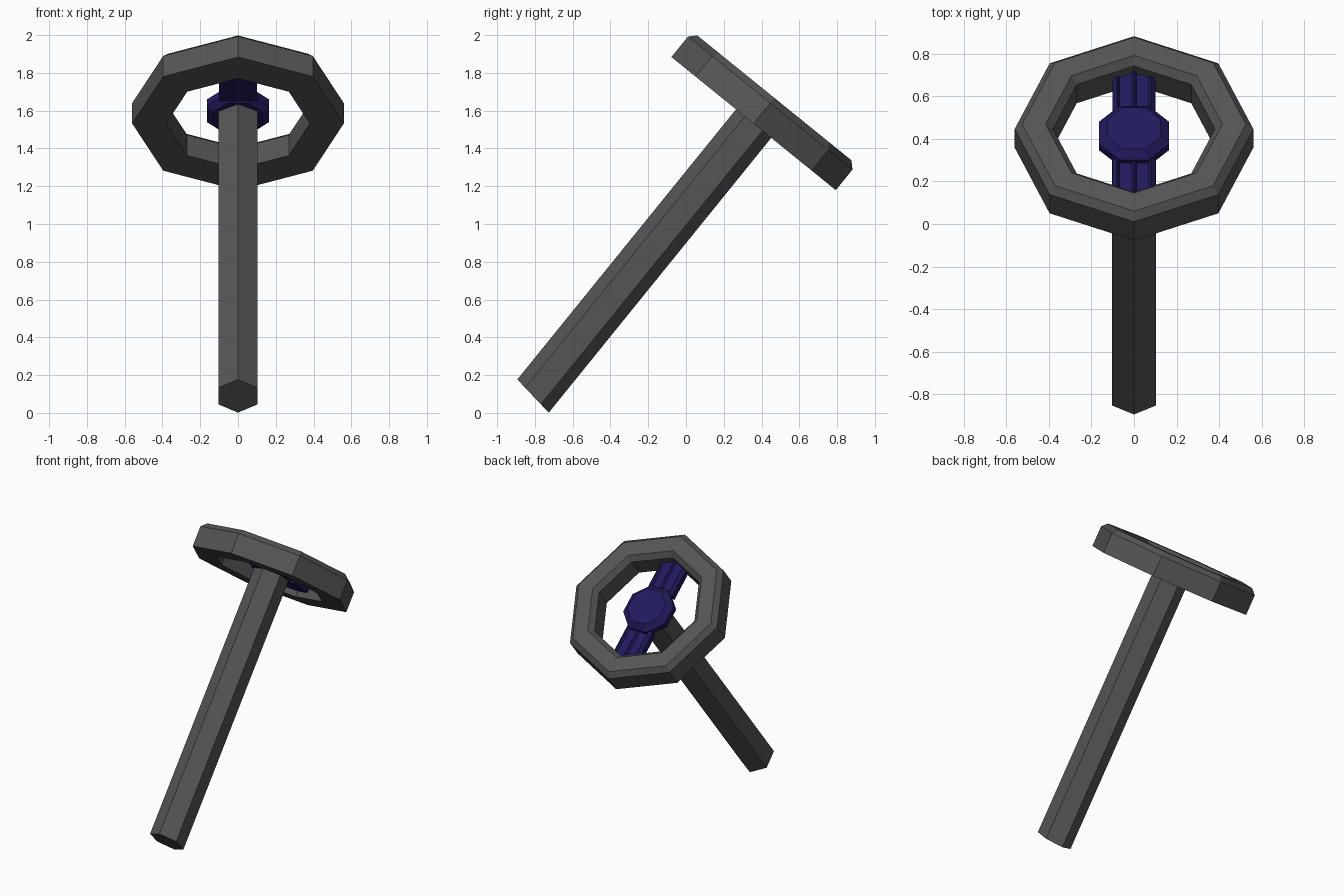
import bpy, bmesh, math
from mathutils import Matrix

if "Cube" in bpy.data.objects:
    bpy.data.objects.remove(bpy.data.objects["Cube"])

# Local frame: z along the column, origin at the middle of the ring's underside
FRAME = Matrix.Translation((0, 0.358, 1.5315)) @ Matrix.Rotation(math.radians(-39), 4, 'X')


def material(name, color):
    m = bpy.data.materials.new(name)
    m.diffuse_color = (*color, 1)
    m.use_nodes = True
    m.node_tree.nodes["Principled BSDF"].inputs["Base Color"].default_value = m.diffuse_color
    return m


GREY = material("dark_grey", (0.09, 0.09, 0.09))
BLUE = material("deep_blue", (0.015, 0.01, 0.11))


def finish(name, bm, mat):
    bmesh.ops.recalc_face_normals(bm, faces=bm.faces)
    mesh = bpy.data.meshes.new(name)
    bm.to_mesh(mesh)
    bm.free()
    mesh.materials.append(mat)
    ob = bpy.data.objects.new(name, mesh)
    ob.matrix_world = FRAME
    bpy.context.collection.objects.link(ob)
    return ob


def lathe(profile, sides, start, closed):
    """Turn (radius, height) points around z; closed joins last to first, else caps."""
    bm = bmesh.new()
    rings = []
    for r, h in profile:
        angles = [start + 2 * math.pi * i / sides for i in range(sides)]
        rings.append([bm.verts.new((r * math.cos(a), r * math.sin(a), h)) for a in angles])
    pairs = list(zip(rings, rings[1:]))
    if closed:
        pairs.append((rings[-1], rings[0]))
    else:
        bm.faces.new(rings[0])
        bm.faces.new(rings[-1])
    for a, b in pairs:
        for i in range(sides):
            j = (i + 1) % sides
            bm.faces.new((a[i], a[j], b[j], b[i]))
    return bm


# Octagonal ring with chamfered upper edges
ring = lathe([(0.38, 0), (0.56, 0), (0.56, 0.14), (0.525, 0.175), (0.415, 0.175), (0.38, 0.14)],
             8, 0, True)
finish("wheel_rim", ring, GREY)

# Hexagonal column, slightly slanted at its foot
column = lathe([(0.12, -1.856), (0.12, 0.042)], 6, math.pi / 2, False)
for v in column.verts:
    if v.co.z < -1:
        v.co.z -= 0.13 * v.co.y
finish("steering_column", column, GREY)

# Hub with chamfers above and below, flat sides facing left and right
k = 1 / math.cos(math.pi / 8)
hub = lathe([(0.13 * k, 0.035), (0.164 * k, 0.065), (0.164 * k, 0.11), (0.125 * k, 0.145)],
            8, math.pi / 8, False)
finish("hub", hub, BLUE)

# Spoke: chamfered bar with two sunken panels, mirrored to the other side
spoke = bmesh.new()
section = [(-0.1, 0.04), (0.1, 0.04), (0.1, 0.085), (0.08, 0.108),
           (0, 0.108), (-0.08, 0.108), (-0.1, 0.085)]
inner, outer = [[spoke.verts.new((x, y, z)) for x, z in section] for y in (0.14, 0.385)]
spoke.faces.new(inner)
spoke.faces.new(outer)
sides = []
for i in range(len(section)):
    j = (i + 1) % len(section)
    sides.append(spoke.faces.new((inner[i], inner[j], outer[j], outer[i])))
bmesh.ops.recalc_face_normals(spoke, faces=spoke.faces)
panels = [sides[3], sides[4]]
bmesh.ops.inset_individual(spoke, faces=panels, thickness=0.016)
bmesh.ops.translate(spoke, vec=(0, 0, -0.018), verts=list({v for f in panels for v in f.verts}))
bar = finish("spokes", spoke, BLUE)
mirror = bar.modifiers.new("mirror", 'MIRROR')
mirror.use_axis = (False, True, False)
